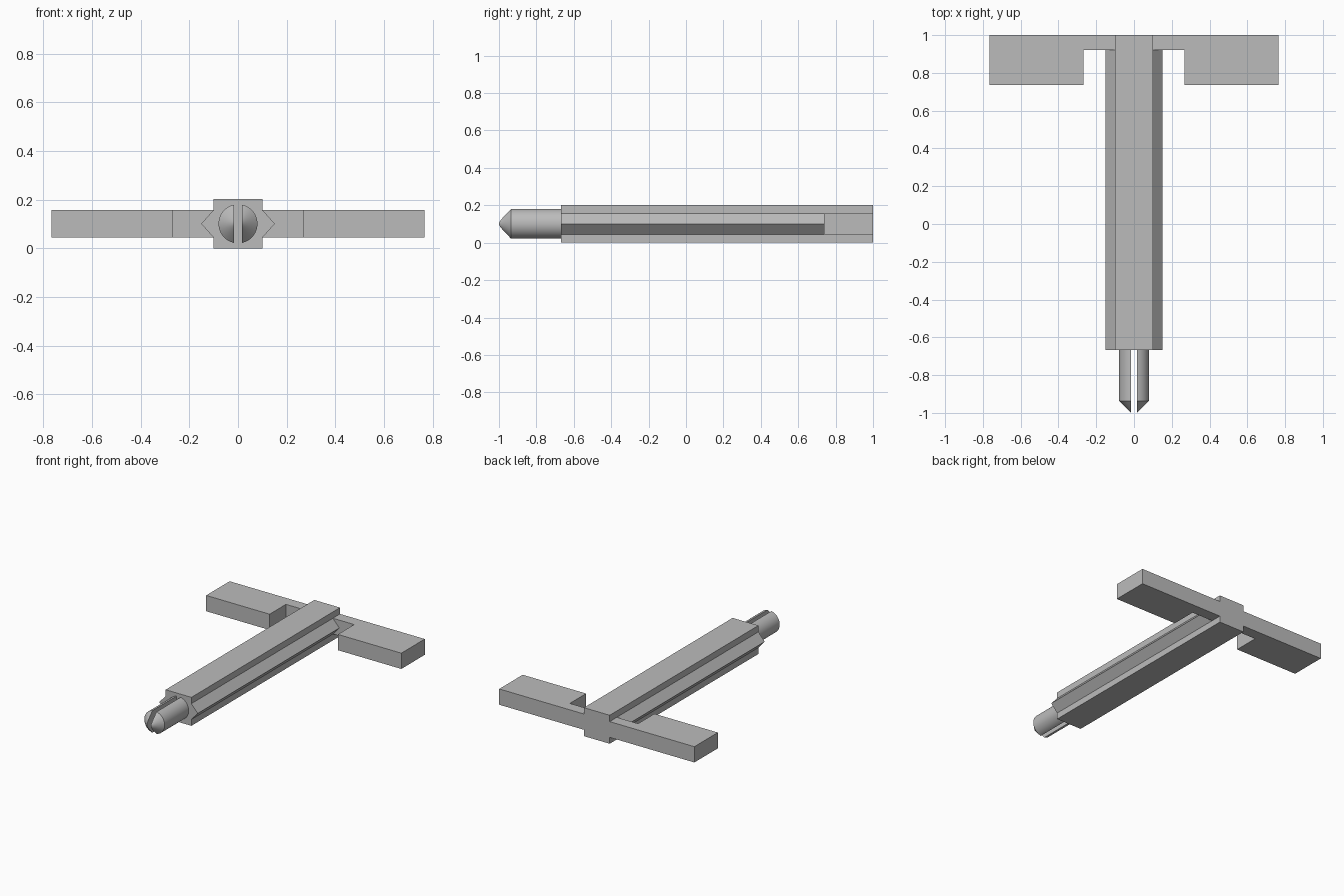
import bpy, bmesh, math
from mathutils import Vector, Matrix

if "Cube" in bpy.data.objects:
    bpy.data.objects.remove(bpy.data.objects["Cube"], do_unlink=True)

grey = bpy.data.materials.new("plain grey")
grey.use_nodes = True
grey.diffuse_color = (0.5, 0.5, 0.5, 1)
grey.node_tree.nodes["Principled BSDF"].inputs["Base Color"].default_value = (0.5, 0.5, 0.5, 1)

HALF = 0.101          # half width and half height of the shaft
FRONT = -0.667        # front end of the shaft
WEB = 0.92            # front of the thin part of the crossbar
LOW, HIGH = 0.045, 0.157


def finish(bm, name):
    bmesh.ops.recalc_face_normals(bm, faces=bm.faces)
    mesh = bpy.data.meshes.new(name)
    bm.to_mesh(mesh)
    bm.free()
    mesh.materials.append(grey)
    obj = bpy.data.objects.new(name, mesh)
    bpy.context.collection.objects.link(obj)
    return obj


def extrude(name, outline, direction):
    """Extrude a closed outline into a solid."""
    bm = bmesh.new()
    face = bm.faces.new([bm.verts.new(p) for p in outline])
    new = bmesh.ops.extrude_face_region(bm, geom=[face], use_keep_orig=True)["geom"]
    moved = [v for v in new if isinstance(v, bmesh.types.BMVert)]
    bmesh.ops.translate(bm, verts=moved, vec=direction)
    return finish(bm, name)


# Square shaft
extrude("shaft", [(x, FRONT, z) for x, z in
                  ((-HALF, 0), (HALF, 0), (HALF, 2 * HALF), (-HALF, 2 * HALF))],
        (0, 1 - FRONT, 0))

# Ridges, crossbar arms and pin prongs on both sides
for side, s in (("left", 1), ("right", -1)):
    extrude(side + "_ridge", [(s * x, FRONT, z) for x, z in
                              ((HALF, LOW), (0.151, HALF), (HALF, HIGH))],
            (0, WEB - FRONT, 0))

    arm = ((HALF, 1), (0.766, 1), (0.766, 0.737), (0.268, 0.737), (0.268, WEB), (HALF, WEB))
    extrude(side + "_arm", [(s * x, y, LOW) for x, y in arm], (0, 0, HIGH - LOW))

    # Prong: a lathed pin with a pointed tip, cut flat along the slot
    bm = bmesh.new()
    pts = [bm.verts.new((r, y, 0)) for r, y in
           ((0, FRONT), (0.08, FRONT), (0.08, -0.936), (0, -1.016))]
    edges = [bm.edges.new(pair) for pair in zip(pts, pts[1:])]
    bmesh.ops.spin(bm, geom=pts + edges, cent=(0, 0, 0), axis=(0, 1, 0),
                   angle=math.tau, steps=64)
    bmesh.ops.remove_doubles(bm, verts=bm.verts, dist=0.0001)
    cut = bmesh.ops.bisect_plane(bm, geom=bm.verts[:] + bm.edges[:] + bm.faces[:],
                                 plane_co=(s * 0.016, 0, 0), plane_no=(-s, 0, 0),
                                 clear_outer=True)["geom_cut"]
    rim = [e for e in cut if isinstance(e, bmesh.types.BMEdge)]
    bmesh.ops.holes_fill(bm, edges=rim, sides=0)
    bmesh.ops.transform(bm, matrix=Matrix.Translation(Vector((0, 0, HALF))), verts=bm.verts)
    prong = finish(bm, side + "_prong")
    bpy.ops.object.select_all(action="DESELECT")
    prong.select_set(True)
    bpy.context.view_layer.objects.active = prong
    bpy.ops.object.shade_smooth_by_angle(angle=math.radians(30))
